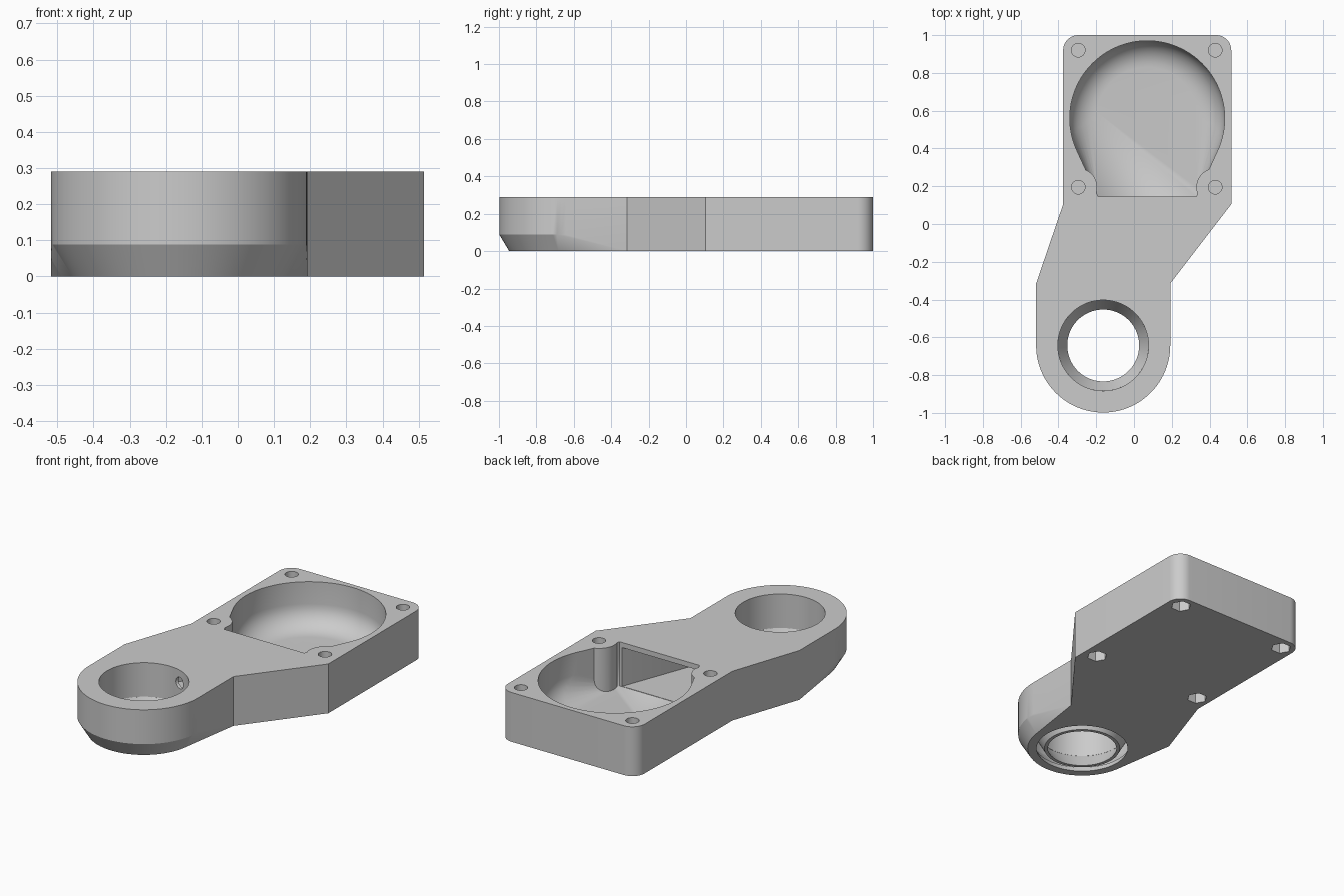
import bpy, bmesh, math

cube = bpy.data.objects.get("Cube")
if cube:
    bpy.data.objects.remove(cube, do_unlink=True)

grey = bpy.data.materials.new("plain_grey")
grey.use_nodes = True
grey.diffuse_color = (0.6, 0.6, 0.6, 1)
grey.node_tree.nodes["Principled BSDF"].inputs["Base Color"].default_value = (0.6, 0.6, 0.6, 1)

H = 0.29            # overall height
FLOOR = 0.03        # thickness of floor and roof
RING = (-0.163, -0.643)
BOWL = (0.07, 0.56)


def circle(center, r, z, n=96):
    return [(center[0] + r * math.cos(2 * math.pi * i / n),
             center[1] + r * math.sin(2 * math.pi * i / n), z) for i in range(n)]


def column(corners, *heights):
    return [(x, y, z) for x, y in corners for z in heights]


def hull(name, points):
    """Solid convex part wrapped around the given points."""
    bm = bmesh.new()
    for p in points:
        bm.verts.new(p)
    res = bmesh.ops.convex_hull(bm, input=bm.verts)
    loose = {g for g in res["geom_interior"] + res["geom_unused"] if isinstance(g, bmesh.types.BMVert)}
    bmesh.ops.delete(bm, geom=list(loose), context="VERTS")
    bmesh.ops.dissolve_limit(bm, angle_limit=0.005, verts=bm.verts, edges=bm.edges)
    bmesh.ops.recalc_face_normals(bm, faces=bm.faces)
    mesh = bpy.data.meshes.new(name)
    bm.to_mesh(mesh)
    bm.free()
    mesh.materials.append(grey)
    obj = bpy.data.objects.new(name, mesh)
    bpy.context.collection.objects.link(obj)
    return obj


def tube(name, center, *rings, n=96):
    """Convex turned part from (radius, height) pairs."""
    return hull(name, [p for r, z in rings for p in circle(center, r, z, n)])


def combine(target, other, operation):
    mod = target.modifiers.new("combine", "BOOLEAN")
    mod.operation, mod.solver, mod.object = operation, "EXACT", other
    bpy.context.view_layer.objects.active = target
    bpy.ops.object.modifier_apply(modifier=mod.name)
    bpy.data.objects.remove(other, do_unlink=True)


# Outer body: square fan mount, tapering neck, rounded arm with chamfered tip
left, right, front = -0.375, 0.515, 0.105
arm = [(RING[0] - 0.355, -0.315), (RING[0] + 0.355, -0.315)]
shoulder = [(left, front), (right, front)]
body = hull("duct_body", column(shoulder, 0, H) + [
    p for z in (0, H) for x in (left + 0.08, right - 0.08) for p in circle((x, 0.92), 0.08, z, 48)])
combine(body, hull("neck", column(shoulder + arm, 0, H)), "UNION")
combine(body, hull("arm", column(arm, 0, H) + circle(RING, 0.302, 0)
                   + circle(RING, 0.355, 0.088) + circle(RING, 0.355, H)), "UNION")

# Screw positions at the corners of the mount
screws = [(x, y) for x in (-0.295, 0.43) for y in (0.195, 0.92)]

# Bowl with rounded floor, narrowing to the throat, around the screw posts
throat = [(-0.19, 0.145), (0.33, 0.145)]
points = circle(BOWL, 0.41, H + 0.1) + column(throat, FLOOR, H + 0.1)
for i in range(9):
    a = math.pi / 2 * i / 8
    points += circle(BOWL, 0.27 + 0.14 * math.sin(a), FLOOR + 0.13 * (1 - math.cos(a)))
bowl = hull("bowl_cutter", points)
for x, y in screws:
    if y < 0.5:
        combine(bowl, tube("post", (x, y), (0.1, -0.1), (0.1, H + 0.2), n=48), "DIFFERENCE")

# Air passage below the roof, opening into a ring-shaped slot underneath
low, high = FLOOR + 0.002, H - FLOOR
inner_arm = [(RING[0] - 0.305, -0.315), (RING[0] + 0.305, -0.315)]
mouth = [(-0.18, 0.16), (0.32, 0.16)]
passage = hull("passage_cutter", column(mouth + inner_arm, low, high))
combine(passage, hull("ring_channel", column(inner_arm, low, high) + circle(RING, 0.27, low)
                      + circle(RING, 0.305, 0.088) + circle(RING, 0.305, high)), "UNION")
combine(passage, tube("slot", RING, (0.245, -0.02), (0.268, 0.04)), "UNION")
combine(passage, tube("sleeve_upper", RING, (0.258, 0.088), (0.258, H + 0.1)), "DIFFERENCE")
combine(passage, tube("sleeve_lower", RING, (0.193, -0.03), (0.259, 0.09)), "DIFFERENCE")
combine(body, bowl, "DIFFERENCE")
combine(body, passage, "DIFFERENCE")

# Bore of the ring: straight above, tapered below
combine(body, tube("bore_upper", RING, (0.24, 0.088), (0.24, H + 0.1)), "DIFFERENCE")
combine(body, tube("bore_lower", RING, (0.179, -0.02), (0.241, 0.09)), "DIFFERENCE")

# Small hole through the sleeve towards the passage
aim = math.radians(72)
ux, uy = math.cos(aim), math.sin(aim)
side_hole = []
for d in (0.2, 0.3):
    for u, v, _ in circle((0, 0), 0.033, 0, 24):
        side_hole.append((RING[0] + ux * d - uy * u, RING[1] + uy * d + ux * u, 0.215 + v))
combine(body, hull("side_hole", side_hole), "DIFFERENCE")

# Screw holes from above and hexagonal nut pockets from below
for spot in screws:
    combine(body, tube("screw_hole", spot, (0.036, 0.11), (0.036, H + 0.1), n=32), "DIFFERENCE")
    combine(body, tube("nut_pocket", spot, (0.056, -0.1), (0.056, 0.1), n=6), "DIFFERENCE")

# Smooth curved walls, keep crisp edges
bpy.ops.object.select_all(action="DESELECT")
body.select_set(True)
bpy.context.view_layer.objects.active = body
bpy.ops.object.shade_smooth_by_angle(angle=math.radians(25))
